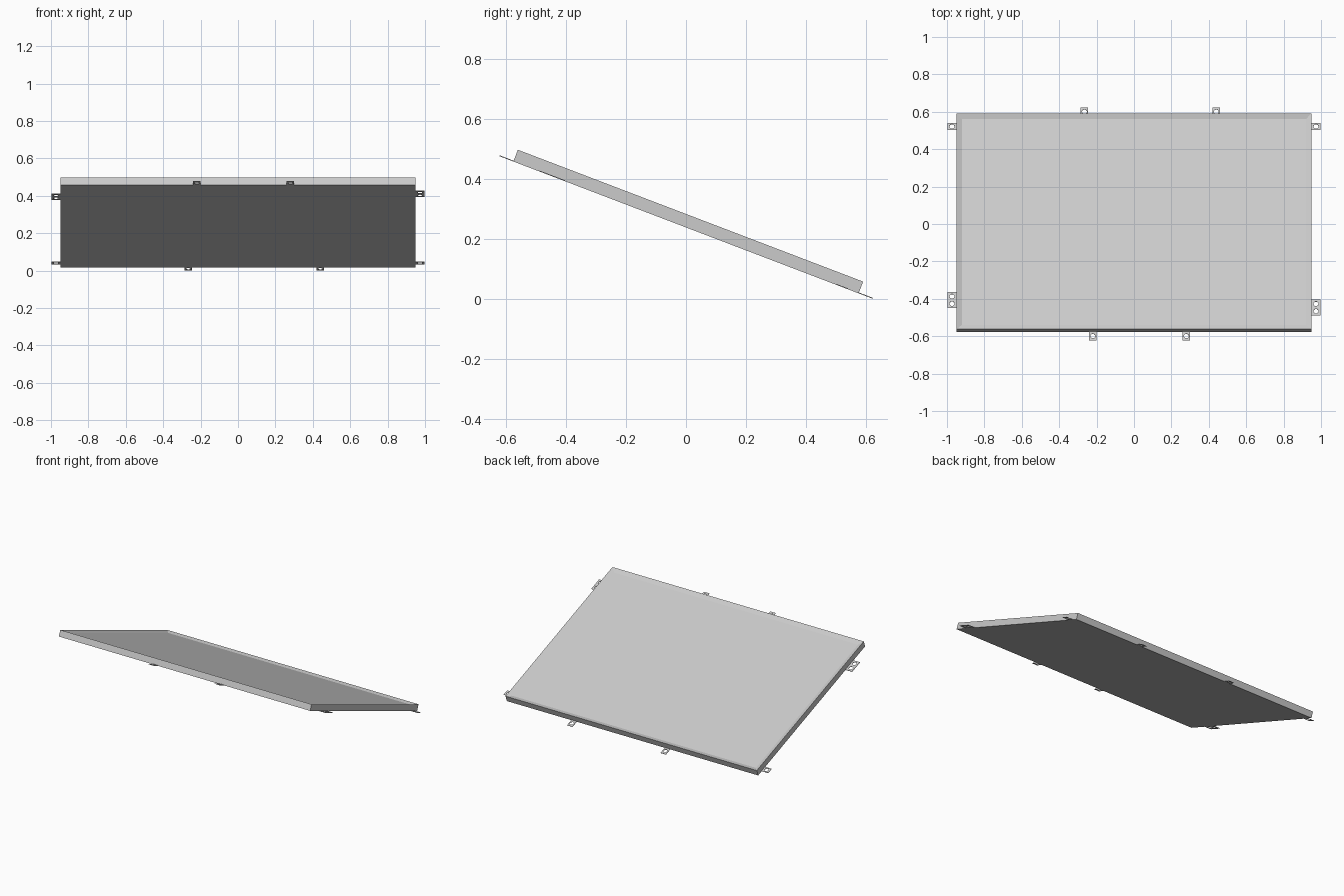
import bpy, bmesh, math
from mathutils import Matrix, Vector

old = bpy.data.objects.get("Cube")
if old:
    bpy.data.objects.remove(old, do_unlink=True)

HALF_X, HALF_Y, HEIGHT = 0.948, 0.617, 0.042
TAB, THICK = 0.05, 0.003
TILT = Matrix.Translation((0, 0, 0.238)) @ Matrix.Rotation(math.radians(-20.9), 4, 'X')

grey = bpy.data.materials.new("light_grey")
grey.use_nodes = True
colour = (0.6, 0.6, 0.6, 1)
grey.diffuse_color = colour
grey.node_tree.nodes["Principled BSDF"].inputs["Base Color"].default_value = colour


def finish(name, bm, matrix):
    bmesh.ops.recalc_face_normals(bm, faces=bm.faces)
    mesh = bpy.data.meshes.new(name)
    bm.to_mesh(mesh)
    bm.free()
    mesh.materials.append(grey)
    obj = bpy.data.objects.new(name, mesh)
    obj.matrix_world = matrix
    bpy.context.collection.objects.link(obj)
    return obj


# Sloping tray: a shallow box with a flat rim around a recessed top
bm = bmesh.new()
bmesh.ops.create_cube(bm, size=1)
bmesh.ops.scale(bm, vec=(2 * HALF_X, 2 * HALF_Y, HEIGHT), verts=bm.verts)
bmesh.ops.translate(bm, vec=(0, 0, HEIGHT / 2), verts=bm.verts)
top = max(bm.faces, key=lambda f: f.calc_center_median().z)
bmesh.ops.inset_region(bm, faces=[top], thickness=0.04)
bmesh.ops.translate(bm, vec=(0, 0, -0.012), verts=top.verts)
finish("tray", bm, TILT)


def loop(bm, points):
    verts = [bm.verts.new((x, y, 0)) for x, y in points]
    return [bm.edges.new((verts[i - 1], verts[i])) for i in range(len(verts))]


# Mounting tab: a thin plate reaching out along +y from its root, with bolt holes
def tab(name, root, angle, width, holes):
    bm = bmesh.new()
    w = width / 2
    edges = loop(bm, [(-w, 0), (w, 0), (w, TAB), (-w, TAB)])
    for cx in holes:
        turn = [math.tau * i / 20 for i in range(20)]
        edges += loop(bm, [(cx + 0.013 * math.cos(a), TAB * 0.5 + 0.013 * math.sin(a)) for a in turn])
    bmesh.ops.triangle_fill(bm, edges=edges, use_beauty=True)
    plate = bmesh.ops.extrude_face_region(bm, geom=bm.faces[:])["geom"]
    bmesh.ops.translate(bm, vec=(0, 0, THICK),
                        verts=[g for g in plate if isinstance(g, bmesh.types.BMVert)])
    place = Matrix.Translation(Vector((*root, 0))) @ Matrix.Rotation(math.radians(angle), 4, 'Z')
    finish(name, bm, TILT @ place)


# Single tabs along the front and back edges
for i, x in enumerate((-0.22, 0.28)):
    tab(f"front_tab_{i + 1}", (x, -HALF_Y), 180, 0.04, [0])
for i, x in enumerate((-0.265, 0.44)):
    tab(f"back_tab_{i + 1}", (x, HALF_Y), 0, 0.04, [0])

# One single and one double tab on each side
for side, sign, y in (("left", 1, -0.479), ("right", -1, -0.436)):
    tab(f"{side}_single_tab", (sign * HALF_X, 0.557), -90 * sign, 0.04, [0])
    tab(f"{side}_double_tab", (sign * HALF_X, y), -90 * sign, 0.09, [-0.021, 0.021])
